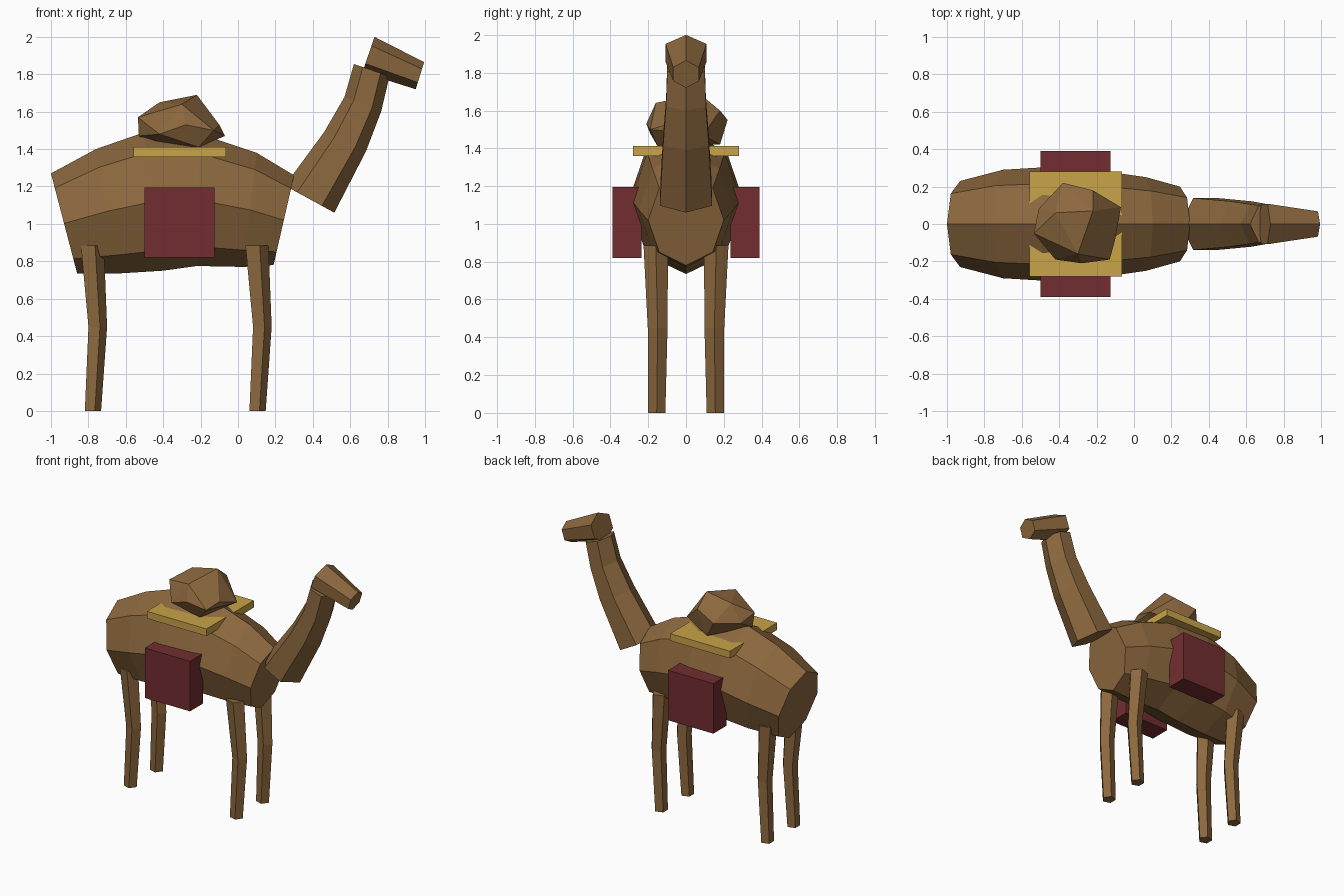
import bpy
import bmesh
from math import sin, cos, tau
from mathutils import Vector

cube = bpy.data.objects.get("Cube")
if cube:
    bpy.data.objects.remove(cube, do_unlink=True)


def material(name, rgb):
    mat = bpy.data.materials.new(name)
    mat.use_nodes = True
    mat.diffuse_color = (*rgb, 1)
    mat.node_tree.nodes["Principled BSDF"].inputs["Base Color"].default_value = (*rgb, 1)
    return mat


BROWN = material("brown hide", (0.262, 0.138, 0.048))
GOLD = material("gold cloth", (0.578, 0.366, 0.067))
MAROON = material("maroon bag", (0.171, 0.027, 0.030))


def finish(name, bm, mat):
    bmesh.ops.recalc_face_normals(bm, faces=bm.faces)
    mesh = bpy.data.meshes.new(name)
    bm.to_mesh(mesh)
    bm.free()
    mesh.materials.append(mat)
    obj = bpy.data.objects.new(name, mesh)
    bpy.context.collection.objects.link(obj)
    return obj


def ring(first, opposite, radius, sides, y=0):
    """Elliptical ring whose first vertex lies at (x, z) first."""
    a = Vector((first[0], y, first[1]))
    b = Vector((opposite[0], y, opposite[1]))
    centre, axis = (a + b) / 2, (a - b) / 2
    return [centre + axis * cos(tau * i / sides)
            + Vector((0, radius * sin(tau * i / sides), 0)) for i in range(sides)]


def loft(name, rings, mat):
    bm = bmesh.new()
    loops = [[bm.verts.new(p) for p in r] for r in rings]
    n = len(loops[0])
    for lower, upper in zip(loops, loops[1:]):
        for i in range(n):
            j = (i + 1) % n
            bm.faces.new((lower[i], lower[j], upper[j], upper[i]))
    bm.faces.new(loops[0])
    bm.faces.new(loops[-1])
    return finish(name, bm, mat)


def box(name, low, high, mat):
    bm = bmesh.new()
    bmesh.ops.create_cube(bm, size=1)
    for v in bm.verts:
        v.co = [(lo + hi) / 2 + c * (hi - lo) for lo, hi, c in zip(low, high, v.co)]
    return finish(name, bm, mat)


# Torso: eight-sided rings from rump to chest (top, bottom, half width)
torso = [((-1.0, 1.27), (-0.86, 0.735), 0.23), ((-0.76, 1.40), (-0.64, 0.735), 0.29),
         ((-0.50, 1.49), (-0.40, 0.75), 0.305), ((-0.20, 1.48), (-0.22, 0.775), 0.29),
         ((0.10, 1.38), (0.03, 0.77), 0.25), ((0.30, 1.26), (0.19, 0.78), 0.20)]
loft("body", [ring(*r, 8) for r in torso], BROWN)

# Neck and head: six-sided rings
neck = [((0.25, 1.205), (0.515, 1.06), 0.16), ((0.46, 1.49), (0.685, 1.39), 0.14),
        ((0.57, 1.68), (0.765, 1.60), 0.122), ((0.62, 1.855), (0.81, 1.79), 0.115)]
loft("neck", [ring(*r, 6) for r in neck], BROWN)
head = [((0.73, 2.0), (0.665, 1.81), 0.125), ((0.995, 1.865), (0.95, 1.72), 0.078)]
loft("head", [ring(*r, 6) for r in head], BROWN)

# Legs: bent five-sided tubes (x, y, z, radius)
leg = [(-0.785, 0.16, 0.885, 0.068), (-0.755, 0.15, 0.45, 0.055), (-0.78, 0.155, 0.0, 0.048)]
for end, shift in (("rear", 0), ("front", 0.88)):
    for side, s in (("left", 1), ("right", -1)):
        loft(f"{end}_{side}_leg",
             [ring((x + shift + r, z), (x + shift - r, z), r, 5, y * s) for x, y, z, r in leg],
             BROWN)

# Hump: faceted boulder shape from a convex hull
hump = [(-.22, .07, 1.69), (-.42, .06, 1.65), (-.30, -.16, 1.64), (-.535, -.05, 1.57),
        (-.53, -.03, 1.47), (-.51, .08, 1.53), (-.38, .22, 1.55), (-.22, .18, 1.60),
        (-.07, .09, 1.47), (-.10, -.08, 1.53), (-.13, -.19, 1.50), (-.28, -.21, 1.53),
        (-.42, -.19, 1.48), (-.21, -.15, 1.41), (-.45, -.05, 1.43), (-.30, .18, 1.42)]
bm = bmesh.new()
for p in hump:
    bm.verts.new(p)
hull = bmesh.ops.convex_hull(bm, input=bm.verts)
loose = [g for g in hull["geom_interior"] if isinstance(g, bmesh.types.BMVert)]
bmesh.ops.delete(bm, geom=loose, context="VERTS")
finish("hump", bm, BROWN)

# Saddle plate and side bags
box("saddle", (-0.56, -0.28, 1.358), (-0.065, 0.28, 1.412), GOLD)
box("left_bag", (-0.50, 0.235, 0.82), (-0.125, 0.39, 1.195), MAROON)
box("right_bag", (-0.50, -0.39, 0.82), (-0.125, -0.235, 1.195), MAROON)
